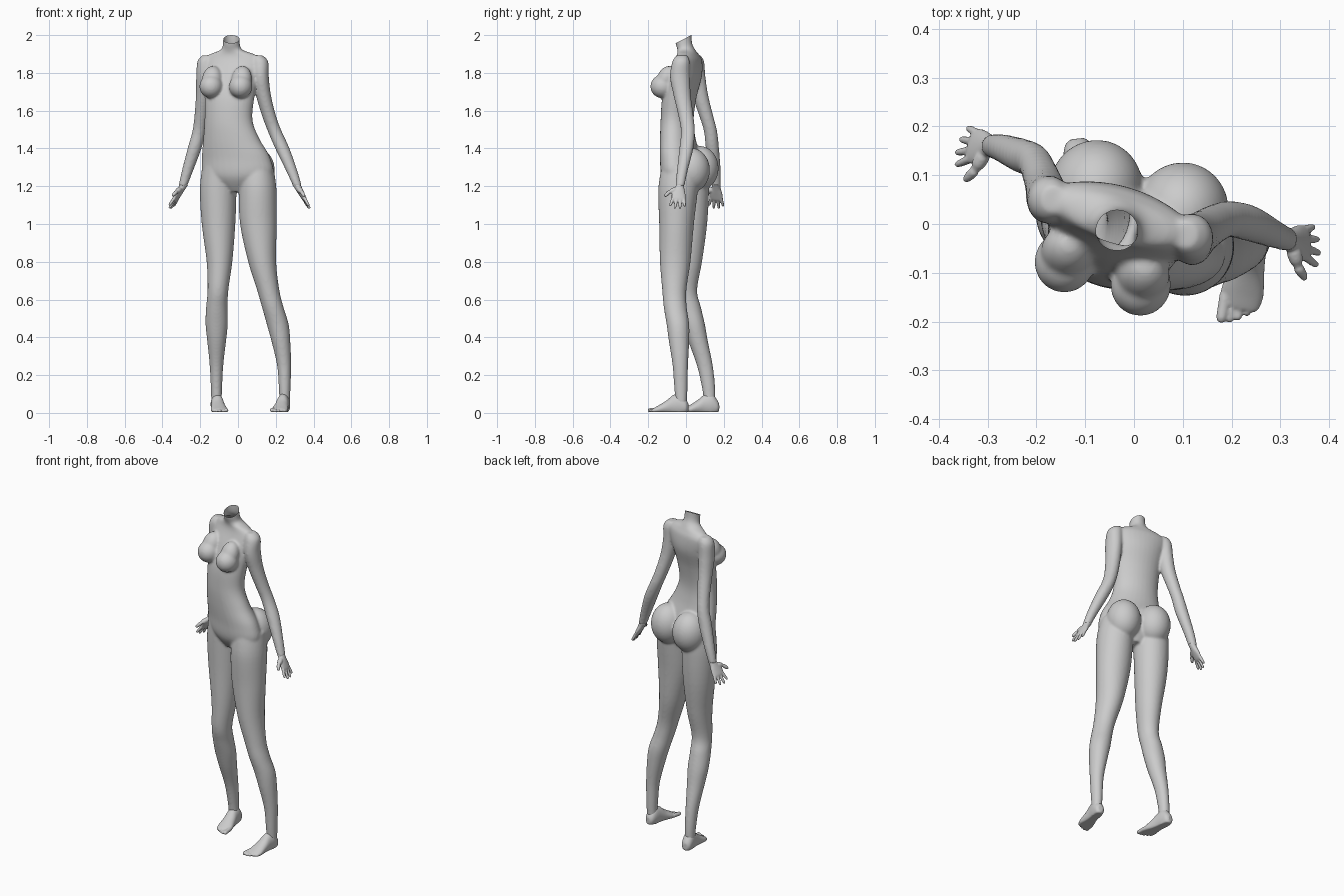
import bpy, bmesh, math
from mathutils import Matrix, Vector

SIDES = 32


def smooth_rings(rings, steps=5):
    # Catmull-Rom interpolation of (x, y, z, half width, half depth)
    pts = [Vector(r) for r in rings]
    out = []
    for i in range(len(pts) - 1):
        p0, p1, p2, p3 = pts[max(i - 1, 0)], pts[i], pts[i + 1], pts[min(i + 2, len(pts) - 1)]
        for s in range(steps):
            t = s / steps
            out.append(0.5 * (2 * p1 + (p2 - p0) * t + (2 * p0 - 5 * p1 + 4 * p2 - p3) * t * t
                              + (3 * p1 - p0 - 3 * p2 + p3) * t ** 3))
    return out + [pts[-1]]


def loft(bm, rings, m=Matrix(), yaw=0.0, sides=SIDES):
    c, s = math.cos(yaw), math.sin(yaw)
    loops = []
    for x, y, z, a, b in smooth_rings(rings):
        loop = []
        for k in range(sides):
            ang = 2 * math.pi * k / sides
            u, v = a * math.cos(ang), b * math.sin(ang)
            p = m @ Vector((x + u * c - v * s, y + u * s + v * c, z))
            p.z = max(p.z, 0.004)
            loop.append(bm.verts.new(p))
        loops.append(loop)
    for l0, l1 in zip(loops, loops[1:]):
        for k in range(sides):
            n = (k + 1) % sides
            bm.faces.new((l0[k], l0[n], l1[n], l1[k]))
    bm.faces.new(loops[0])
    bm.faces.new(loops[-1])


def frame(origin, xa, ya, za):
    m = Matrix((xa, ya, za)).transposed().to_4x4()
    m.translation = origin
    return m


def blob(bm, centre, radii, yaw=0.0, tilt=0.0):
    m = (Matrix.Translation(centre) @ Matrix.Rotation(yaw, 4, 'Z')
         @ Matrix.Rotation(tilt, 4, 'X') @ Matrix.Diagonal((*radii, 1)))
    bmesh.ops.create_uvsphere(bm, u_segments=32, v_segments=20, radius=1, matrix=m)


def capsule(bm, p, q, r0, r1):
    p, q = Vector(p), Vector(q)
    d = q - p
    n = d.length
    m = Matrix.Translation(p) @ d.to_track_quat('Z', 'Y').to_matrix().to_4x4()
    loft(bm, [(0, 0, -r0 * .5, r0 * .6, r0 * .6), (0, 0, 0, r0, r0), (0, 0, n * .5, r0 * .95, r0 * .95),
              (0, 0, n - r1, r1, r1), (0, 0, n - r1 * .3, r1 * .75, r1 * .75), (0, 0, n, r1 * .3, r1 * .3)],
         m, sides=12)


def finish(name, bm, voxel, rounds):
    bmesh.ops.recalc_face_normals(bm, faces=bm.faces)
    me = bpy.data.meshes.new(name)
    bm.to_mesh(me)
    bm.free()
    ob = bpy.data.objects.new(name, me)
    bpy.context.collection.objects.link(ob)
    bpy.context.view_layer.objects.active = ob
    ob.select_set(True)
    rm = ob.modifiers.new("merge", 'REMESH')
    rm.mode = 'VOXEL'
    rm.voxel_size = voxel
    sm = ob.modifiers.new("soften", 'SMOOTH')
    sm.factor = 0.5
    sm.iterations = rounds
    for mod in ("merge", "soften"):
        bpy.ops.object.modifier_apply(modifier=mod)
    for f in ob.data.polygons:
        f.use_smooth = True
    ob.select_set(False)
    return ob


YAW = math.radians(-16)
body = bmesh.new()

# torso and neck, turned slightly
loft(body, [(0, -.01, 1.17, .06, .06), (0, -.02, 1.25, .185, .10), (-.01, -.03, 1.35, .186, .098),
            (-.035, -.043, 1.45, .153, .088), (-.05, -.047, 1.55, .13, .083), (-.045, -.035, 1.67, .135, .086),
            (-.035, -.005, 1.78, .148, .082), (-.03, .012, 1.86, .16, .062), (-.031, .01, 1.897, .125, .05),
            (-.034, .002, 1.922, .06, .046), (-.035, -.012, 1.96, .044, .044), (-.035, -.018, 2.05, .046, .046)],
     yaw=YAW)

# chest and seat volumes
for x, y in ((-.142, -.077), (.014, -.125)):
    blob(body, (x, y, 1.728), (.062, .064, .062), YAW)
    blob(body, (x + .005, y + .02, 1.765), (.054, .05, .075), YAW, math.radians(-22))
for x, y, z in ((-.078, .073, 1.295), (.098, .027, 1.285)):
    blob(body, (x, y, z), (.096, .1, .118), YAW)

# legs, one forward and one back
loft(body, [(.098, -.03, 1.3, .09, .10), (.104, -.042, 1.18, .1, .105), (.108, -.05, 1.0, .097, .092),
            (.128, -.057, .8, .074, .081), (.16, -.062, .65, .059, .064), (.184, -.057, .56, .057, .061),
            (.21, -.043, .47, .058, .06), (.227, -.037, .38, .05, .054), (.244, -.03, .25, .037, .041),
            (.247, -.027, .13, .031, .035), (.247, -.025, .05, .028, .03)])
loft(body, [(-.1, .02, 1.3, .09, .10), (-.105, .022, 1.18, .097, .1), (-.103, .02, 1.0, .089, .092),
            (-.098, .008, .8, .068, .077), (-.106, -.003, .65, .055, .062), (-.112, .018, .56, .057, .061),
            (-.113, .042, .47, .059, .058), (-.113, .064, .38, .05, .052), (-.114, .1, .25, .036, .042),
            (-.114, .12, .13, .03, .035), (-.114, .125, .05, .028, .03)])

# arms, shoulder to wrist
loft(body, [(.105, -.022, 1.893, .025, .028), (.117, -.026, 1.86, .043, .046), (.12, -.032, 1.78, .043, .053),
            (.135, -.02, 1.68, .04, .046), (.165, 0, 1.57, .037, .04), (.195, .01, 1.49, .037, .037),
            (.235, .002, 1.4, .038, .037), (.285, -.02, 1.28, .03, .029), (.315, -.032, 1.2, .023, .024)])
loft(body, [(-.165, .05, 1.893, .025, .028), (-.172, .05, 1.86, .043, .046), (-.178, .053, 1.78, .043, .05),
            (-.183, .075, 1.68, .04, .043), (-.195, .108, 1.57, .036, .037), (-.207, .13, 1.49, .035, .035),
            (-.23, .14, 1.4, .037, .035), (-.268, .155, 1.28, .03, .029), (-.292, .16, 1.2, .023, .024)])

ob = finish("body", body, .0065, 10)

# open slanted neck
bm = bmesh.new()
bm.from_mesh(ob.data)
bmesh.ops.bisect_plane(bm, geom=bm.verts[:] + bm.edges[:] + bm.faces[:], plane_co=(-.035, -.06, 1.955),
                       plane_no=(0, -.45, .89), clear_outer=True)
bm.to_mesh(ob.data)
bm.free()


def hand(name, wrist, down, across):
    bm = bmesh.new()
    w, d = Vector(wrist), Vector(down).normalized()
    a = Vector(across)
    a = (a - d * a.dot(d)).normalized()
    n = d.cross(a)
    # palm
    loft(bm, [(0, 0, -.02, .021, .021), (0, 0, .01, .024, .018), (.002, 0, .045, .036, .015),
              (0, 0, .075, .037, .012), (0, 0, .087, .03, .008)], frame(w, a, n, d))
    # fingers, little finger to index
    for k, length in enumerate((.047, .06, .064, .056)):
        o = k - 1.5
        base = w + d * (.076 - .003 * abs(o)) + a * o * .018
        capsule(bm, base, base + (d + a * o * .17).normalized() * length, .0088, .0068)
    # thumb
    root = w + d * .025 + a * .022
    mid = root + (d * .6 + a).normalized() * .038
    capsule(bm, root, mid, .015, .011)
    capsule(bm, mid, mid + (d + a * .7).normalized() * .035, .0105, .008)
    finish(name, bm, .0035, 3)


hand("left_hand", (.315, -.032, 1.2), (.07, -.015, -.13), (.1, -1, 0))
hand("right_hand", (-.292, .16, 1.2), (-.075, .0, -.13), (-.35, -1, 0))


def foot(name, heel, direction, big_toe):
    bm = bmesh.new()
    d = Vector((*direction, 0)).normalized()
    up = Vector((0, 0, 1))
    side = up.cross(d)
    m = frame(Vector((*heel, 0)), side, up, d)
    # heel, instep and ball
    loft(bm, [(0, .03, 0, .014, .02), (0, .034, .012, .027, .037), (0, .045, .04, .033, .058),
              (0, .042, .08, .034, .053), (0, .03, .115, .038, .037), (0, .018, .155, .044, .024),
              (0, .013, .18, .04, .015), (0, .012, .19, .034, .01)], m)
    # toes
    for k in range(5):
        x = big_toe * (.033 - k * .0165)
        r = (.0125, .0095, .009, .0085, .008)[k]
        end = .224 - .0015 * k - .002 * k * k
        capsule(bm, m @ Vector((x, r + .004, .165)), m @ Vector((x, r + .001, end)), r, r * .9)
    finish(name, bm, .004, 3)


foot("left_foot", (.25, .012), (-.04, -.22), 1 if Vector((0, 0, 1)).cross(Vector((-.04, -.22, 0))).x < 0 else -1)
foot("right_foot", (-.116, .175), (.1, -1), 1 if Vector((0, 0, 1)).cross(Vector((.1, -1, 0))).x > 0 else -1)
